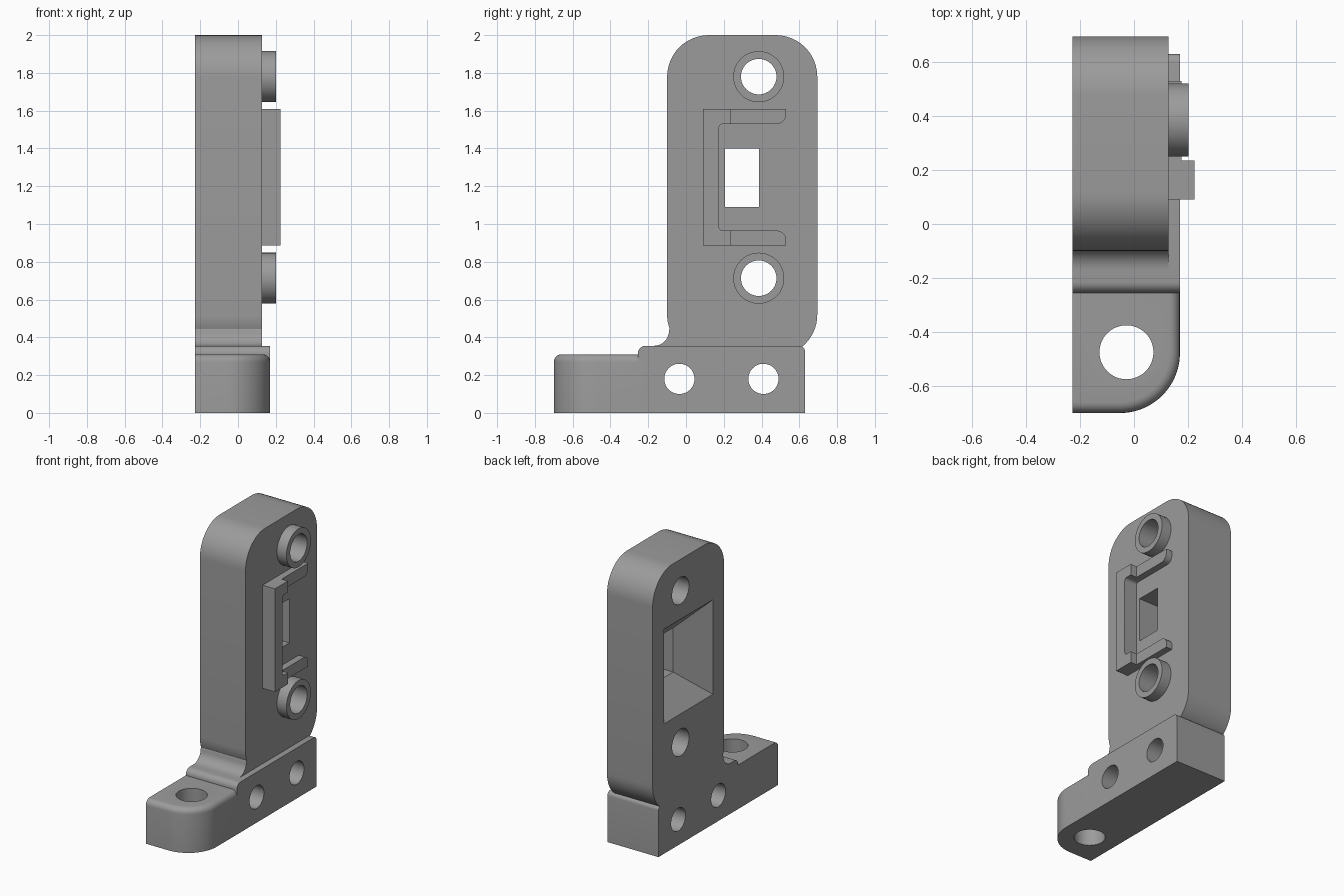
import bpy, bmesh, math

if "Cube" in bpy.data.objects:
    bpy.data.objects.remove(bpy.data.objects["Cube"])

XL = -0.227          # flush left face
XP, XB = 0.128, 0.17  # right faces of plate and base

grey = bpy.data.materials.new("mid grey")
grey.diffuse_color = (0.33, 0.33, 0.33, 1)
grey.use_nodes = True
grey.node_tree.nodes["Principled BSDF"].inputs["Base Color"].default_value = grey.diffuse_color


def arc(cx, cy, r, a0, a1, n=12):
    """Points on an arc, angles in degrees."""
    return [(cx + r * math.cos(math.radians(a0 + (a1 - a0) * i / n)),
             cy + r * math.sin(math.radians(a0 + (a1 - a0) * i / n))) for i in range(n + 1)]


def finish(bm, name):
    bmesh.ops.recalc_face_normals(bm, faces=bm.faces)
    me = bpy.data.meshes.new(name)
    bm.to_mesh(me)
    bm.free()
    ob = bpy.data.objects.new(name, me)
    bpy.context.collection.objects.link(ob)
    me.materials.append(grey)
    return ob


def loft(sections, name):
    """Capped skin through equal-length loops of 3D points."""
    bm = bmesh.new()
    loops = [[bm.verts.new(p) for p in s] for s in sections]
    for a, b in zip(loops, loops[1:]):
        for i in range(len(a)):
            j = (i + 1) % len(a)
            bm.faces.new((a[i], a[j], b[j], b[i]))
    bm.faces.new(loops[0])
    bm.faces.new(loops[-1])
    return finish(bm, name)


def slab(profile, x0, x1, name):
    """Extrude a (y, z) profile along x."""
    return loft([[(x, y, z) for y, z in profile] for x in (x0, x1)], name)


def boolean(ob, other, op):
    mod = ob.modifiers.new(op, 'BOOLEAN')
    mod.operation, mod.solver, mod.object = op, 'EXACT', other
    bpy.context.view_layer.objects.active = ob
    bpy.ops.object.modifier_apply(modifier=mod.name)
    bpy.data.objects.remove(other)


def smooth(ob):
    bpy.ops.object.select_all(action='DESELECT')
    ob.select_set(True)
    bpy.context.view_layer.objects.active = ob
    bpy.ops.object.shade_smooth_by_angle(angle=math.radians(30))


# Base block with rounded top edges
base = [(-0.255, 0), (0.63, 0)] + arc(0.60, 0.325, 0.03, 0, 90, 6) + arc(-0.215, 0.315, 0.04, 90, 180, 6)
body = slab(base, XL, XB, "bracket_body")

# Mounting foot: one rounded corner, rounded top rim on front and right
R = 0.222
foot = [(XL, -0.2), (XL, -0.7)] + arc(XB - R, -0.7 + R, R, -90, 0, 20) + [(XB, -0.2)]
bm = bmesh.new()
top = [bm.verts.new((x, y, 0.31)) for x, y in foot]
bot = [bm.verts.new((x, y, 0)) for x, y in foot]
n = len(foot)
for i in range(n):
    bm.faces.new((top[i], top[(i + 1) % n], bot[(i + 1) % n], bot[i]))
bm.faces.new(top)
bm.faces.new(bot)
rim = [bm.edges.get((top[i], top[i + 1])) for i in range(1, n - 1)]
bmesh.ops.recalc_face_normals(bm, faces=bm.faces)
bmesh.ops.bevel(bm, geom=rim, offset=0.04, segments=5, profile=0.5, affect='EDGES')
boolean(body, finish(bm, "foot"), 'UNION')

# Upright plate: rounded corners, fillet at the front of its foot
r = 0.22
plate = ([(-0.17, 0.28), (0.60, 0.28), (0.60, 0.341)]
         + arc(0.475, 0.52, r, -50, 0, 8)
         + arc(0.475, 2 - r, r, 0, 90)
         + arc(0.12, 2 - r, r, 90, 180)
         + arc(0.12, 0.52, r, 180, 200, 4)
         + arc(-0.17, 0.435, 0.08, 0, -90, 8))
boolean(body, slab(plate, XL, XP, "upright"), 'UNION')

# Cross holes through base and plate
BOSSES = [(0.385, 1.78), (0.385, 0.713)]
for y, z, rad in [(-0.035, 0.18, 0.08), (0.41, 0.18, 0.08)] + [(y, z, 0.094) for y, z in BOSSES]:
    boolean(body, slab(arc(y, z, rad, 0, 360, 48)[:-1], -0.4, 0.4, "hole"), 'DIFFERENCE')

# Vertical hole in the foot
ring = arc(-0.028, -0.475, 0.1, 0, 360, 48)[:-1]
boolean(body, loft([[(x, y, z) for x, y in ring] for z in (-0.1, 0.5)], "hole"), 'DIFFERENCE')

# Window that flares out towards the left face
sections = []
for x, hy, hz in [(-0.247, 0.292, 0.352), (-0.045, 0.09, 0.155), (0.2, 0.09, 0.155)]:
    cy, cz = 0.297, 1.246
    sections.append([(x, cy + sy * hy, cz + sz * hz) for sy, sz in ((-1, -1), (1, -1), (1, 1), (-1, 1))])
boolean(body, loft(sections, "window"), 'DIFFERENCE')
smooth(body)

# Raised rings around the plate holes
for i, (y, z) in enumerate(BOSSES):
    bm = bmesh.new()
    loops = [[bm.verts.new((x, py, pz)) for py, pz in arc(y, z, rad, 0, 360, 48)[:-1]]
             for x, rad in ((XP, 0.135), (0.202, 0.135), (0.202, 0.094), (XP, 0.094))]
    for a, b in zip(loops, loops[1:]):
        for k in range(48):
            bm.faces.new((a[k], a[(k + 1) % 48], b[(k + 1) % 48], b[k]))
    smooth(finish(bm, f"boss_ring_{i + 1}"))

# C-shaped rail: thick spine with short returns, thinner arms
ZM = 1.2475
half = [(0.235, 0.2825), (0.235, 0.3625), (0.09, 0.3625)]
inner = arc(0.195, 0.2625, 0.02, 180, 90, 4)
upper = inner + half
spine = [(y, ZM + d) for y, d in upper] + [(y, ZM - d) for y, d in reversed(upper)]
smooth(slab(spine, XP, 0.224, "rail_spine"))
for s, name in ((1, "rail_arm_upper"), (-1, "rail_arm_lower")):
    arm = [(0.235, 0.3625), (0.235, 0.2825)] + arc(0.48, 0.3325, 0.05, -90, 0, 8) + [(0.53, 0.3625)]
    smooth(slab([(y, ZM + s * d) for y, d in arm], XP, 0.175, name))
